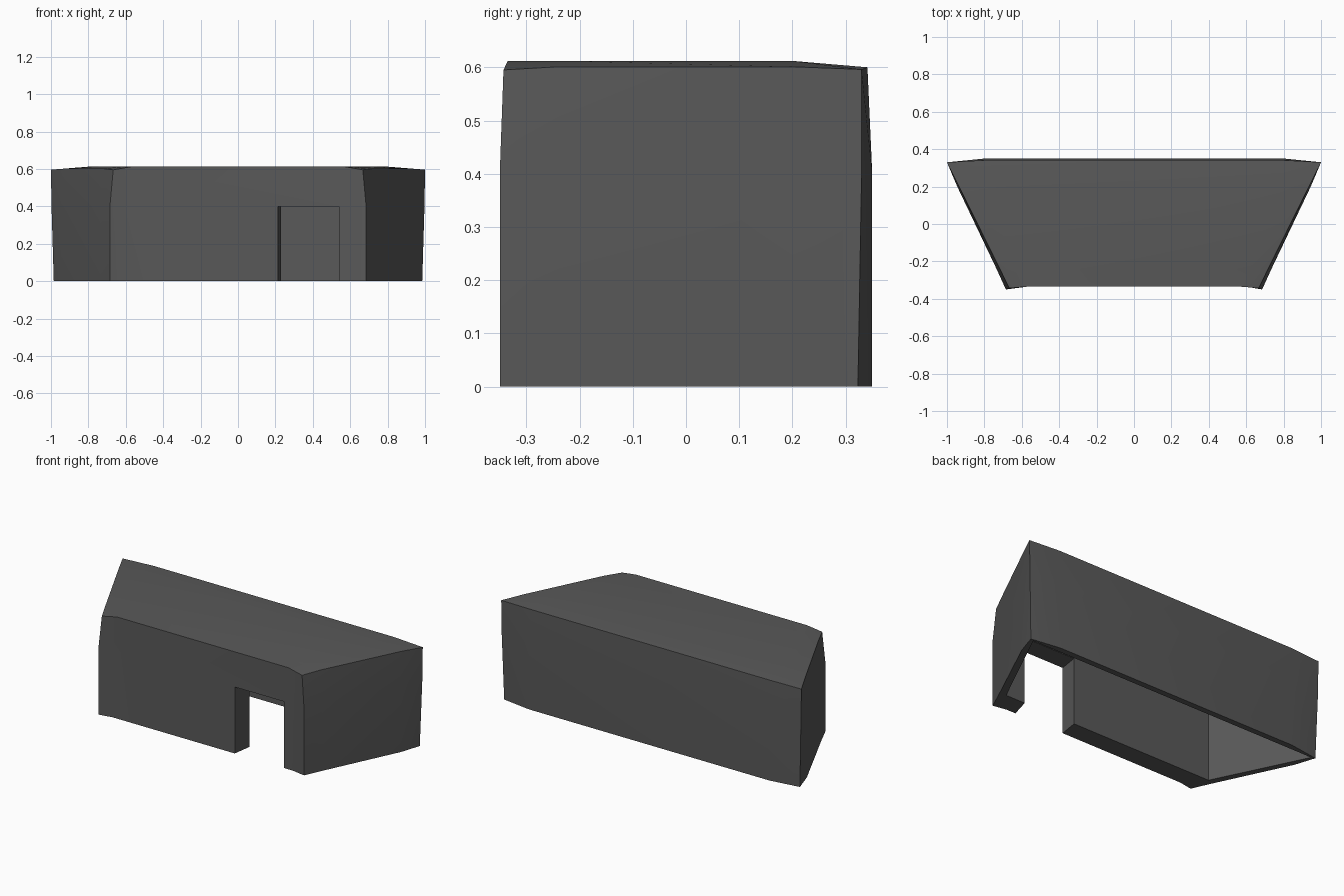
import bpy, bmesh

if "Cube" in bpy.data.objects:
    bpy.data.objects.remove(bpy.data.objects["Cube"])


def make_object(name, bm):
    bmesh.ops.recalc_face_normals(bm, faces=bm.faces)
    me = bpy.data.meshes.new(name)
    bm.to_mesh(me)
    bm.free()
    ob = bpy.data.objects.new(name, me)
    bpy.context.collection.objects.link(ob)
    return ob


def prism(name, outline, z0, z1):
    bm = bmesh.new()
    face = bm.faces.new([bm.verts.new((x, y, z0)) for x, y in outline])
    new = bmesh.ops.extrude_face_region(bm, geom=[face])["geom"]
    for v in new:
        if isinstance(v, bmesh.types.BMVert):
            v.co.z = z1
    ob = make_object(name, bm)
    ob.hide_render = True
    return ob


# Outer block: right-hand half stations, front to back; corners are slightly softened
# each level: outer (x, y, z) and inner (x, y, z) points
level_low = ([(.685, -.35), (.735, -.24), (.945, .2), (.985, .323)],
             [(.60, -.335), (.64, -.24), (.8, .2), (.80, .35)])
level_mid = ([(.685, -.35), (.735, -.24), (.945, .2), (.997, .33)],
             level_low[1])
level_top = ([(.667, -.343), (.717, -.24), (.935, .2), (1.0, .33)],
             [(.57, -.335), (.62, -.24), (.8, .2), (.80, .341)])
heights = [([0] * 4, [0] * 4), ([.4] * 4, [.4] * 4),
           ([.595, .601, .601, .596], [.612, .612, .612, .6])]
levels = [level_low, level_mid, level_top]

bm = bmesh.new()
grid = {}
for k in range(3):
    for j in range(4):
        for i in range(4):
            if k == 1 and i in (1, 2) and j in (1, 2):
                continue
            ring = 0 if i in (0, 3) else 1
            x, y = levels[k][ring][j]
            grid[i, j, k] = bm.verts.new((-x if i < 2 else x, y, heights[k][ring][j]))


def quad(*keys):
    bm.faces.new([grid[key] for key in keys])


for a in range(3):
    for b in range(3):
        for k in (0, 2):
            quad((a, b, k), (a + 1, b, k), (a + 1, b + 1, k), (a, b + 1, k))
    for k in range(2):
        for e in (0, 3):
            quad((a, e, k), (a + 1, e, k), (a + 1, e, k + 1), (a, e, k + 1))
            quad((e, a, k), (e, a + 1, k), (e, a + 1, k + 1), (e, a, k + 1))
shell = make_object("bunker_shell", bm)

# Hollow interior, open below, and the doorway through the thick front wall
cavity = prism("cavity_cutter", [(-.70, -.22), (.70, -.22), (.962, .315), (-.962, .315)], -.1, .56)
door = prism("door_cutter", [(.213, -.45), (.213, -.335), (.232, -.21), (.575, -.21),
                             (.54, -.335), (.54, -.45)], -.1, .4)
for cutter in (cavity, door):
    mod = shell.modifiers.new(cutter.name, 'BOOLEAN')
    mod.operation = 'DIFFERENCE'
    mod.solver = 'EXACT'
    mod.object = cutter

# Apply the cuts and remove the cutters
deps = bpy.context.evaluated_depsgraph_get()
shell_mesh = bpy.data.meshes.new_from_object(shell.evaluated_get(deps))
shell.modifiers.clear()
shell.data = shell_mesh
for cutter in (cavity, door):
    bpy.data.objects.remove(cutter)

# Dark grey material
mat = bpy.data.materials.new("dark_grey")
mat.diffuse_color = (.1, .1, .1, 1)
mat.use_nodes = True
mat.node_tree.nodes["Principled BSDF"].inputs["Base Color"].default_value = mat.diffuse_color
shell.data.materials.clear()
shell.data.materials.append(mat)

# Soft shading over the shallow bends
bpy.context.view_layer.objects.active = shell
shell.select_set(True)
bpy.ops.object.shade_smooth_by_angle(angle=.52)
